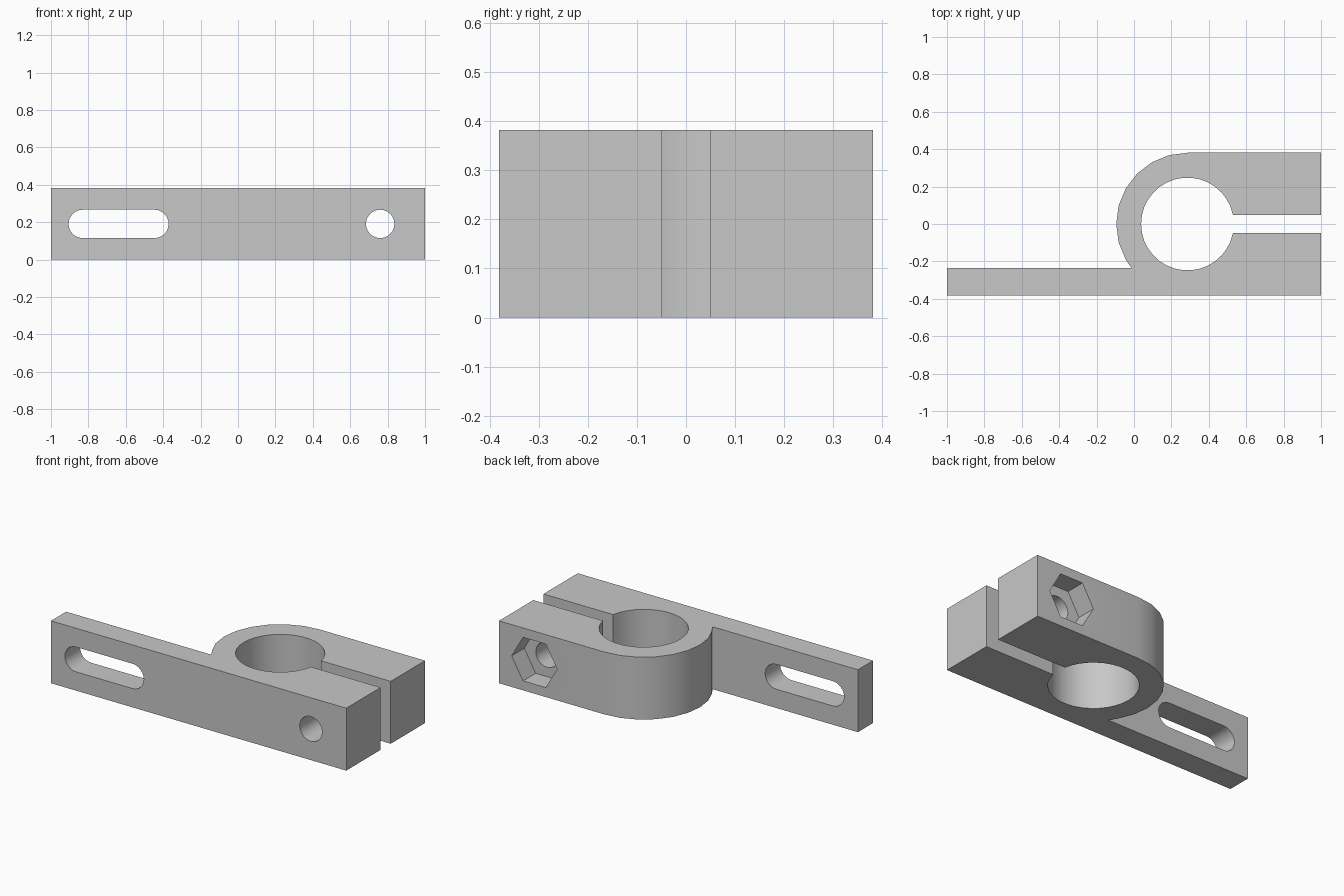
import bpy, bmesh
from math import sin, cos, asin, pi, radians, sqrt
from mathutils import Vector

cube = bpy.data.objects.get("Cube")
if cube:
    bpy.data.objects.remove(cube, do_unlink=True)

HEIGHT, MID = 0.382, 0.191
HALF = 0.381            # half depth, also the outer ring radius
RING_X, BORE = 0.286, 0.248
GAP = 0.049             # half width of the clamp slit
PLATE_BACK = -0.235
BOLT_X, HOLE_R = 0.76, 0.076

grey = bpy.data.materials.new("light_grey")
grey.use_nodes = True
colour = (0.58, 0.58, 0.58, 1)
grey.diffuse_color = colour
grey.node_tree.nodes["Principled BSDF"].inputs["Base Color"].default_value = colour


def prism(name, points, direction):
    """Extrude a closed outline of 3D points along a direction."""
    bm = bmesh.new()
    face = bm.faces.new([bm.verts.new(p) for p in points])
    out = bmesh.ops.extrude_face_region(bm, geom=[face])
    moved = [v for v in out["geom"] if isinstance(v, bmesh.types.BMVert)]
    bmesh.ops.translate(bm, verts=moved, vec=direction)
    bmesh.ops.recalc_face_normals(bm, faces=bm.faces)
    mesh = bpy.data.meshes.new(name)
    bm.to_mesh(mesh)
    bm.free()
    mesh.materials.append(grey)
    obj = bpy.data.objects.new(name, mesh)
    bpy.context.collection.objects.link(obj)
    return obj


def arc(cx, cy, r, start, end, steps):
    angles = [start + (end - start) * i / steps for i in range(steps + 1)]
    return [(cx + r * cos(a), cy + r * sin(a)) for a in angles]


# Clamp body: mounting plate, ring and two jaws in one outline
slit = asin(GAP / BORE)
bore_arc = arc(RING_X, 0, BORE, -slit, slit - 2 * pi, 32)
outer_arc = arc(RING_X, 0, HALF, pi / 2, radians(210), 8)
joint = (RING_X - sqrt(HALF ** 2 - PLATE_BACK ** 2), PLATE_BACK)
outline = [(-1, -HALF), (1, -HALF), (1, -GAP)] + bore_arc
outline += [(1, GAP), (1, HALF)] + outer_arc + [joint, (-1, PLATE_BACK)]
body = prism("clamp_body", [(x, y, 0) for x, y in outline], Vector((0, 0, HEIGHT)))

# Cutters: adjustment slot, bolt hole and hexagonal nut pocket
slot = arc(-0.447, MID, HOLE_R, -pi / 2, pi / 2, 12)
slot += arc(-0.83, MID, HOLE_R, pi / 2, 3 * pi / 2, 12)
hole = arc(BOLT_X, MID, HOLE_R, 0, 2 * pi, 24)[:-1]
nut = arc(BOLT_X, MID, 0.154, 0, 2 * pi, 6)[:-1]
for name, shape, y0, y1 in (("slot_cutter", slot, -0.5, 0),
                            ("bolt_hole_cutter", hole, -0.5, 0.5),
                            ("nut_pocket_cutter", nut, HALF - 0.122, 0.5)):
    cutter = prism(name, [(x, y0, z) for x, z in shape], Vector((0, y1 - y0, 0)))
    cutter.hide_render = True
    mod = body.modifiers.new(name, "BOOLEAN")
    mod.operation, mod.solver, mod.object = "DIFFERENCE", "EXACT", cutter
    bpy.context.view_layer.objects.active = body
    bpy.ops.object.modifier_apply(modifier=name)
    bpy.data.objects.remove(cutter, do_unlink=True)

# Smooth curved walls, sharp corners
bpy.ops.object.select_all(action="DESELECT")
body.select_set(True)
bpy.context.view_layer.objects.active = body
bpy.ops.object.shade_smooth_by_angle(angle=radians(30))
